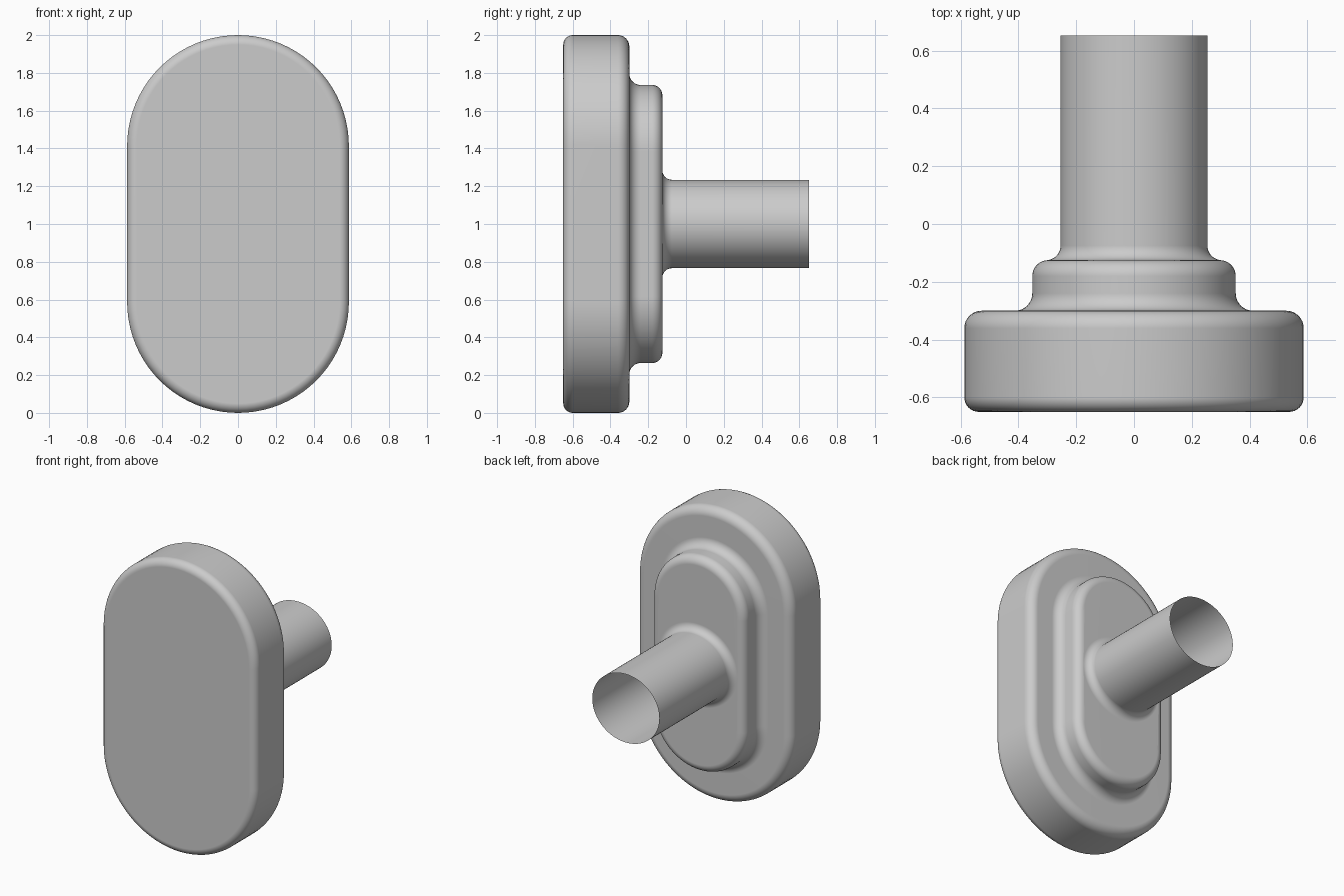
import bpy, bmesh
from math import sin, cos, pi, radians

cube = bpy.data.objects.get("Cube")
if cube:
    bpy.data.objects.remove(cube, do_unlink=True)

grey = bpy.data.materials.new("plain grey")
grey.use_nodes = True
colour = (0.6, 0.6, 0.6, 1)
grey.diffuse_color = colour
grey.node_tree.nodes["Principled BSDF"].inputs["Base Color"].default_value = colour

ARC = 40      # segments per half outline
FILLET = 8    # segments per rounded edge
MID = 1.0     # height of the central axis


def outline(rx, rz, straight, y):
    """Closed ring: two half ellipses joined by straight sides."""
    points = []
    for side in (1, -1):
        for i in range(ARC + 1):
            a = pi * i / ARC
            points.append((side * rx * cos(a), y, MID + side * (straight + rz * sin(a))))
    return points


def fillet(cx, cy, r, start, end):
    """Quarter round in the (offset, depth) section."""
    steps = [radians(start + (end - start) * i / FILLET) for i in range(FILLET + 1)]
    return [(cx + r * cos(a), cy + r * sin(a)) for a in steps]


def rings(section, rx, rz, straight):
    return [outline(rx + d, rz + d, straight, y) for d, y in section]


# Front plate: rounded front and back rims
plate = rings(fillet(-.05, -.60, .05, -90, 0) + fillet(-.06, -.36, .06, 0, 90),
              .587, .587, .413)
# Step: concave foot, then rounded rim
step = rings(fillet(.06, -.24, .06, 270, 180) + fillet(-.055, -.18, .055, 0, 90),
             .352, .352, .384)
# Tube: concave foot, then straight open wall
tube = rings(fillet(.05, -.075, .05, 270, 180) + [(0, .652)], .254, .234, 0)

# Skin all sections into one continuous surface
bm = bmesh.new()
loops = [[bm.verts.new(p) for p in ring] for ring in plate + step + tube]
bm.faces.new(loops[0])
for a, b in zip(loops, loops[1:]):
    for i in range(len(a)):
        j = (i + 1) % len(a)
        bm.faces.new((a[i], a[j], b[j], b[i]))
bmesh.ops.remove_doubles(bm, verts=bm.verts, dist=1e-5)
bmesh.ops.recalc_face_normals(bm, faces=bm.faces)

mesh = bpy.data.meshes.new("plate_with_tube")
bm.to_mesh(mesh)
bm.free()
mesh.materials.append(grey)
body = bpy.data.objects.new("plate_with_tube", mesh)
bpy.context.collection.objects.link(body)

# Smooth rounds with clean flat faces
bpy.ops.object.select_all(action='DESELECT')
body.select_set(True)
bpy.context.view_layer.objects.active = body
bpy.ops.object.shade_smooth_by_angle(angle=radians(35))
weighted = body.modifiers.new("clean_normals", 'WEIGHTED_NORMAL')
weighted.keep_sharp = True
